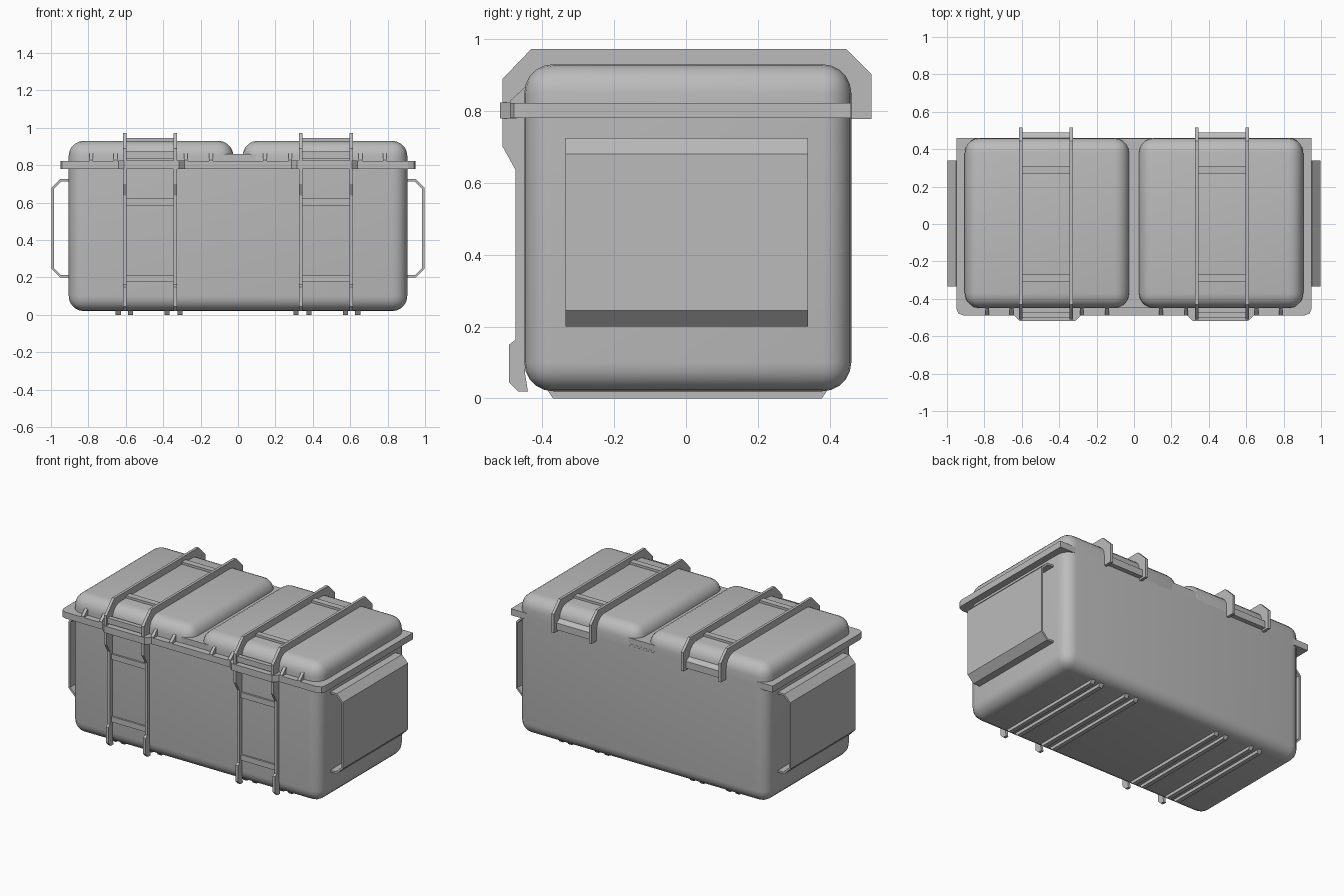
import bpy, bmesh, math

if "Cube" in bpy.data.objects:
    bpy.data.objects.remove(bpy.data.objects["Cube"])

grey = bpy.data.materials.new("grey plastic")
grey.diffuse_color = (0.5, 0.5, 0.5, 1)
grey.use_nodes = True
grey.node_tree.nodes["Principled BSDF"].inputs["Base Color"].default_value = grey.diffuse_color


def finish(name, bm, smooth=False):
    bmesh.ops.recalc_face_normals(bm, faces=bm.faces)
    me = bpy.data.meshes.new(name)
    bm.to_mesh(me)
    bm.free()
    me.materials.append(grey)
    ob = bpy.data.objects.new(name, me)
    bpy.context.collection.objects.link(ob)
    if smooth:
        bpy.ops.object.select_all(action='DESELECT')
        ob.select_set(True)
        bpy.context.view_layer.objects.active = ob
        bpy.ops.object.shade_smooth_by_angle(angle=math.radians(35))
    return ob


def box(name, lo, hi, radius=0, sharp=None):
    """Box between two corners; edges not on the sharp plane are rounded."""
    bm = bmesh.new()
    bmesh.ops.create_cube(bm, size=1)
    for v in bm.verts:
        v.co = [l + (c + 0.5) * (h - l) for l, c, h in zip(lo, v.co, hi)]
    if radius:
        edges = [e for e in bm.edges if not all(abs(v.co.z - sharp) < 1e-4 for v in e.verts)]
        bmesh.ops.bevel(bm, geom=edges, offset=radius, segments=5, profile=0.5, affect='EDGES')
    return finish(name, bm, radius > 0)


def extrude(name, points, a, b, axis):
    """Closed outline pulled along an axis from a to b."""
    place = {'x': lambda u, v, t: (t, u, v),
             'y': lambda u, v, t: (u, t, v),
             'z': lambda u, v, t: (u, v, t)}[axis]
    bm = bmesh.new()
    face = bm.faces.new([bm.verts.new(place(u, v, a)) for u, v in points])
    new = bmesh.ops.extrude_face_region(bm, geom=[face])['geom']
    shift = place(0, 0, b - a)
    bmesh.ops.translate(bm, vec=shift, verts=[g for g in new if isinstance(g, bmesh.types.BMVert)])
    return finish(name, bm)


# Main shell, centre bridge and rim
box("body", (-0.905, -0.45, 0.02), (0.905, 0.46, 0.81), 0.08, 0.81)
box("centre_bridge", (-0.11, -0.448, 0.8), (0.11, 0.458, 0.86))
extrude("rim", [(-0.95, 0.459), (-0.95, -0.45), (-0.94, -0.478), (-0.91, -0.49),
                (0.91, -0.49), (0.94, -0.478), (0.95, -0.45), (0.95, 0.459)], 0.78, 0.822, 'z')

# Side profiles (y, z)
strap = [(-0.44, 0.02), (-0.467, 0.02), (-0.492, 0.045), (-0.492, 0.15), (-0.475, 0.163),
         (-0.475, 0.637), (-0.51, 0.70), (-0.51, 0.89), (-0.43, 0.973), (0.445, 0.973),
         (0.516, 0.902), (0.516, 0.778), (0.459, 0.778), (0.459, 0.86), (0.40, 0.92),
         (-0.38, 0.92), (-0.448, 0.86), (-0.448, 0.07)]
foot = [(-0.387, 0.025), (-0.37, 0.0), (0.378, 0.0), (0.395, 0.025)]
gusset = [(-0.49, 0.82), (-0.49, 0.828), (-0.45, 0.865), (-0.42, 0.865), (-0.42, 0.82)]
handle = [(0.90, 0.725), (0.952, 0.725), (0.996, 0.68), (0.996, 0.245), (0.952, 0.20),
          (0.90, 0.20), (0.90, 0.212), (0.946, 0.212), (0.984, 0.25), (0.984, 0.675),
          (0.946, 0.713), (0.90, 0.713)]

for s, side in ((-1, "left"), (1, "right")):
    # Domed lid
    x0, x1 = sorted((s * 0.025, s * 0.905))
    box("lid_" + side, (x0, -0.45, 0.80), (x1, 0.46, 0.93), 0.08, 0.80)

    # Carrying handle
    extrude("handle_" + side, [(s * x, z) for x, z in handle], -0.335, 0.34, 'y')

    # Raised strap ribs, gussets on the rim and floor runners
    for x in (0.335, 0.605):
        extrude("strap_rib_" + side, strap, s * x - 0.009, s * x + 0.009, 'x')
    for x in (0.145, 0.28, 0.655, 0.785):
        extrude("gusset_" + side, gusset, s * x - 0.01, s * x + 0.01, 'x')
    for x in (0.31, 0.38, 0.575, 0.64):
        extrude("runner_" + side, foot, s * x - 0.014, s * x + 0.014, 'x')

    # Rim bumper in front of the straps
    extrude("rim_bumper_" + side, [(s * x, y) for x, y in (
        (0.285, -0.47), (0.285, -0.49), (0.315, -0.518), (0.61, -0.518),
        (0.64, -0.49), (0.64, -0.47))], 0.779, 0.824, 'z')

    # Cross bars between the ribs: front, lid top and ends
    x0, x1 = sorted((s * 0.34, s * 0.60))
    for z in (0.175, 0.585):
        box("front_bar_" + side, (x0, -0.462, z), (x1, -0.44, z + 0.036))
    for y in (-0.31, 0.27):
        box("top_bar_" + side, (x0, y, 0.92), (x1, y + 0.04, 0.945))
    box("front_latch_bar_" + side, (x0, -0.50, 0.835), (x1, -0.47, 0.872))
    extrude("hinge_bar_" + side, [(0.45, 0.79), (0.49, 0.79), (0.49, 0.835), (0.45, 0.86)],
            x0, x1, 'x')
